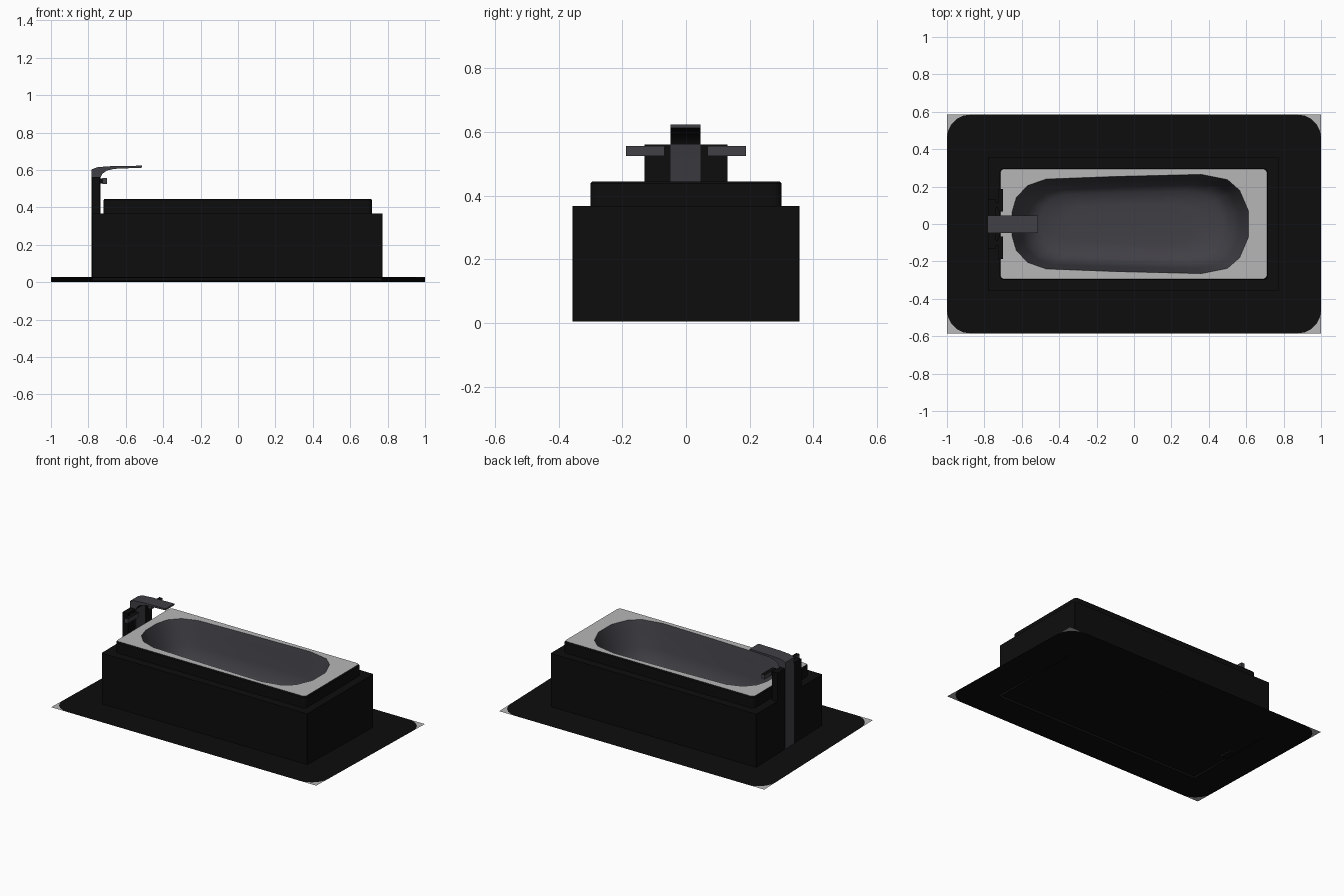
import bpy, bmesh, math
from mathutils import Vector

if "Cube" in bpy.data.objects:
    bpy.data.objects.remove(bpy.data.objects["Cube"])


def material(name, rgb):
    m = bpy.data.materials.new(name)
    m.diffuse_color = (*rgb, 1)
    m.use_nodes = True
    m.node_tree.nodes["Principled BSDF"].inputs["Base Color"].default_value = m.diffuse_color
    return m


BLACK = material("black", (0.004, 0.004, 0.004))
GREY = material("light_grey", (0.47, 0.47, 0.47))
DARK = material("dark_grey", (0.052, 0.05, 0.06))


def finish(name, bm, *mats, smooth=None):
    me = bpy.data.meshes.new(name)
    bm.to_mesh(me)
    bm.free()
    for m in mats:
        me.materials.append(m)
    ob = bpy.data.objects.new(name, me)
    bpy.context.collection.objects.link(ob)
    if smooth:
        bpy.ops.object.select_all(action='DESELECT')
        ob.select_set(True)
        bpy.context.view_layer.objects.active = ob
        bpy.ops.object.shade_smooth_by_angle(angle=math.radians(smooth))
    return ob


def rounded_rect(x0, x1, y, r, n=5):
    """Counter-clockwise rounded rectangle, n + 1 points per corner."""
    pts = []
    for k, (cx, cy) in enumerate([(x1 - r, y - r), (x0 + r, y - r), (x0 + r, r - y), (x1 - r, r - y)]):
        for i in range(n + 1):
            a = math.pi / 2 * (k + i / n)
            pts.append((cx + r * math.cos(a), cy + r * math.sin(a)))
    return pts


def loft(bm, loops):
    """Join closed loops with equal point counts; returns vertex rings."""
    rings = [[bm.verts.new((x, y, z)) for x, y in pts] for pts, z in loops]
    for a, b in zip(rings, rings[1:]):
        n = len(a)
        for i in range(n):
            j = (i + 1) % n
            bm.faces.new((a[i], a[j], b[j], b[i]))
    return rings


def box(name, x0, x1, y0, y1, z0, z1, mat, top=None):
    bm = bmesh.new()
    bmesh.ops.create_cube(bm, size=1)
    for v in bm.verts:
        v.co = ((x0 + x1) / 2 + v.co.x * (x1 - x0), (y0 + y1) / 2 + v.co.y * (y1 - y0),
                (z0 + z1) / 2 + v.co.z * (z1 - z0))
    bm.normal_update()
    for f in bm.faces:
        f.material_index = 1 if top and f.normal.z > 0.5 else 0
    return finish(name, bm, mat, *([top] if top else []))


# Floor mat: slightly tilted sheet with light corners outside a rounded black field
W, H = 1.0, 0.585
bm = bmesh.new()
mat_pts = rounded_rect(-W, W, H, 0.125)
ring = [bm.verts.new((x, y, 0)) for x, y in mat_pts]
bm.faces.new(ring)
for k, (sx, sy) in enumerate([(1, 1), (-1, 1), (-1, -1), (1, -1)]):
    c = bm.verts.new((sx * W, sy * H, 0))
    arc = ring[k * 6:k * 6 + 6]
    for a, b in zip(arc, arc[1:]):
        bm.faces.new((a, c, b)).material_index = 1
for v in bm.verts:
    v.co.z = 0.027 * (H - v.co.y) / (2 * H)
finish("floor_mat", bm, BLACK, GREY)

# Surround with a step up to the tub wall
base = rounded_rect(-0.78, 0.772, 0.356, 0.004)
wall = rounded_rect(-0.72, 0.717, 0.30, 0.025)
lip = rounded_rect(-0.714, 0.711, 0.294, 0.022)
bm = bmesh.new()
loft(bm, [(base, 0.005), (base, 0.368), (wall, 0.368), (wall, 0.438), (lip, 0.445)])
finish("tub_surround", bm, BLACK)

# Basin outline, mirrored across y
half = [(0.612, 0.07), (0.565, 0.18), (0.50, 0.237), (0.36, 0.265), (-0.10, 0.254), (-0.47, 0.24),
        (-0.57, 0.205), (-0.63, 0.14), (-0.653, 0.06)]
outline = half + [(x, -y) for x, y in reversed(half)]

# Rim: flat plate with the basin opening
bm = bmesh.new()
edges = []
for pts in (lip, outline):
    vs = [bm.verts.new((x, y, 0.445)) for x, y in pts]
    edges += [bm.edges.new((vs[i], vs[i - 1])) for i in range(len(vs))]
bmesh.ops.triangle_fill(bm, edges=edges, use_beauty=True, normal=Vector((0, 0, 1)))
bm.normal_update()
for f in bm.faces:
    if f.normal.z < 0:
        f.normal_flip()
finish("tub_rim", bm, GREY)

# Basin: shrinking copies of the outline
bm = bmesh.new()
loops = []
for sx, sy, z in [(1, 1, 0.445), (0.97, 0.96, 0.39), (0.92, 0.9, 0.28), (0.86, 0.82, 0.19),
                  (0.76, 0.66, 0.15), (0.55, 0.4, 0.14)]:
    loops.append(([(-0.02 + (x + 0.02) * sx, y * sy) for x, y in outline], z))
rings = loft(bm, loops)
bm.faces.new(rings[-1])
finish("basin", bm, DARK, smooth=60)

# Tap column and spout: side profile pushed across y, black underneath
profile = [(-0.783, 0.01), (-0.735, 0.01), (-0.735, 0.56), (-0.725, 0.58), (-0.70, 0.597), (-0.66, 0.606),
           (-0.513, 0.612), (-0.513, 0.623), (-0.68, 0.62), (-0.75, 0.615), (-0.783, 0.603)]
bm = bmesh.new()
face = bm.faces.new([bm.verts.new((x, -0.048, z)) for x, z in profile])
ext = bmesh.ops.extrude_face_region(bm, geom=[face])["geom"]
bmesh.ops.translate(bm, vec=(0, 0.094, 0), verts=[g for g in ext if isinstance(g, bmesh.types.BMVert)])
bmesh.ops.recalc_face_normals(bm, faces=bm.faces)
for f in bm.faces:
    f.material_index = 1 if f.normal.z < -0.2 else 0
finish("tap_spout", bm, DARK, BLACK, smooth=30)

# Tap back panel and the pair of handles
box("tap_panel", -0.78, -0.739, -0.13, 0.13, 0.36, 0.561, BLACK)
for side, s in (("left", -1), ("right", 1)):
    ys = sorted((s * 0.067, s * 0.188))
    box(side + "_handle", -0.725, -0.70, *ys, 0.525, 0.556, DARK, top=BLACK)
    ys = sorted((s * 0.085, s * 0.115))
    box(side + "_handle_stem", -0.74, -0.724, *ys, 0.528, 0.553, BLACK)
